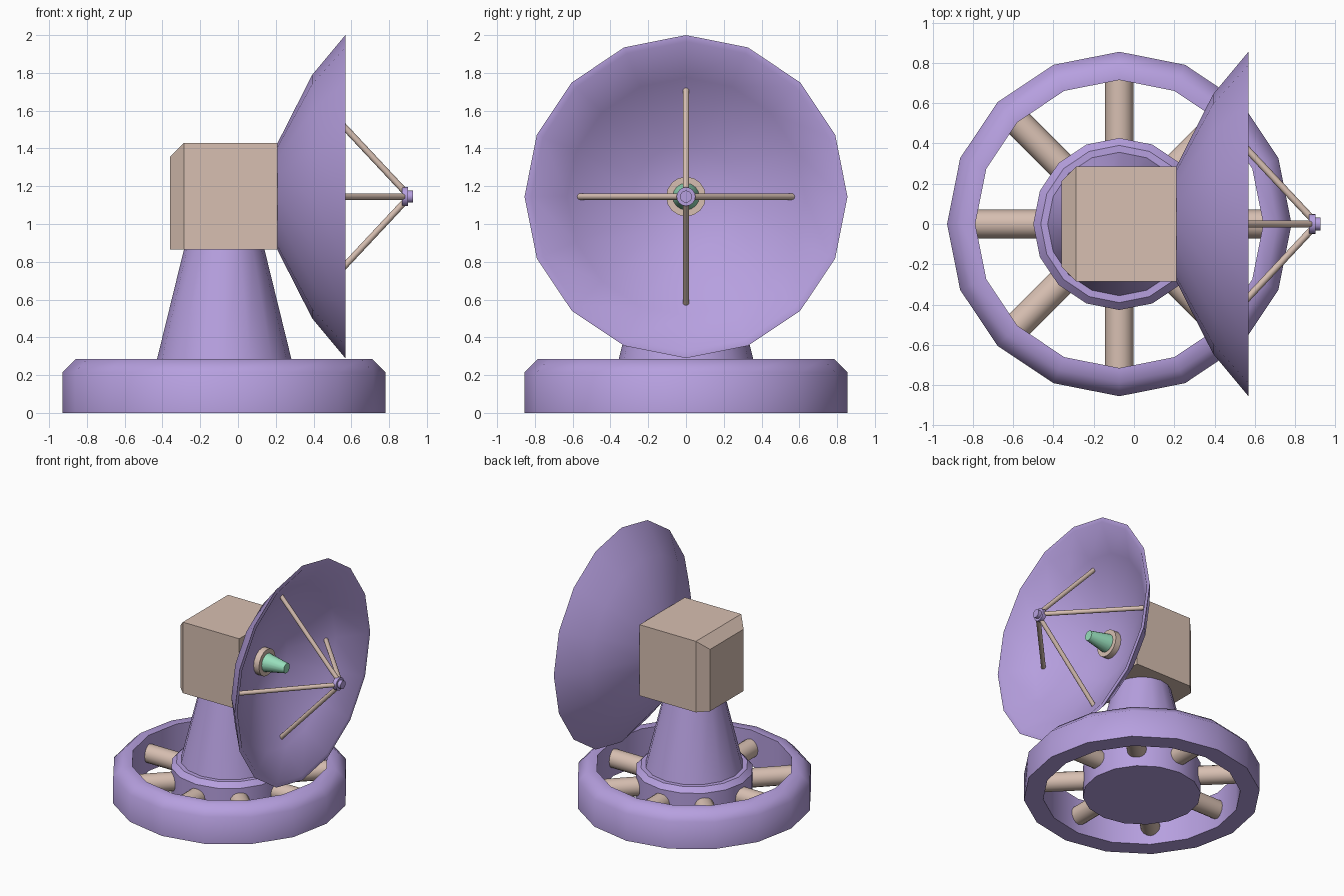
import bpy, bmesh, math
from mathutils import Matrix, Vector

cube = bpy.data.objects.get("Cube")
if cube:
    bpy.data.objects.remove(cube, do_unlink=True)


def material(name, rgb):
    m = bpy.data.materials.new(name)
    m.use_nodes = True
    color = (*rgb, 1.0)
    m.diffuse_color = color
    bsdf = next(n for n in m.node_tree.nodes if n.type == "BSDF_PRINCIPLED")
    bsdf.inputs["Base Color"].default_value = color
    return m


PURPLE = material("lavender", (0.47, 0.35, 0.74))
TAN = material("warm_tan", (0.68, 0.52, 0.44))
GREEN = material("mint_green", (0.31, 0.73, 0.50))


def finish(bm, name, mat, angle):
    """Turn a bmesh into an object, smooth except across sharp edges."""
    bmesh.ops.recalc_face_normals(bm, faces=bm.faces)
    for f in bm.faces:
        f.smooth = True
    for e in bm.edges:
        e.smooth = e.calc_face_angle(0) < math.radians(angle)
    mesh = bpy.data.meshes.new(name)
    bm.to_mesh(mesh)
    bm.free()
    mesh.materials.append(mat)
    obj = bpy.data.objects.new(name, mesh)
    bpy.context.collection.objects.link(obj)
    return obj


def lathe(name, profile, mat, matrix, sides=16, closed=False, angle=35):
    """Spin (radius, height) points around local z, then place the result."""
    bm = bmesh.new()
    verts = [bm.verts.new((r, 0, h)) for r, h in profile]
    for a, b in zip(verts, verts[1:]):
        bm.edges.new((a, b))
    if closed:
        bm.edges.new((verts[-1], verts[0]))
    bmesh.ops.spin(bm, geom=bm.verts[:] + bm.edges[:], cent=(0, 0, 0),
                   axis=(0, 0, 1), angle=math.tau, steps=sides)
    bmesh.ops.remove_doubles(bm, verts=bm.verts, dist=1e-4)
    bm.transform(matrix)
    return finish(bm, name, mat, angle)


def rod(name, start, end, radius, mat, sides=16):
    start, end = Vector(start), Vector(end)
    d = end - start
    place = Matrix.Translation(start) @ d.to_track_quat("Z", "Y").to_matrix().to_4x4()
    profile = [(0, 0), (radius, 0), (radius, d.length), (0, d.length)]
    return lathe(name, profile, mat, place, sides)


BASE_X = -0.073
AXIS_Z = 1.145
base = Matrix.Translation((BASE_X, 0, 0))
dish_axis = Matrix.Translation((0, 0, AXIS_Z)) @ Matrix.Rotation(math.pi / 2, 4, "Y")

# Wheel-shaped base: rim, hub and spokes
lathe("base_ring", [(0.715, 0), (0.855, 0), (0.855, 0.215), (0.785, 0.285), (0.715, 0.285)],
      PURPLE, base, closed=True, angle=50)
lathe("base_hub", [(0, 0), (0.427, 0), (0.427, 0.248), (0.39, 0.285), (0, 0.285)],
      PURPLE, base)
for i in range(8):
    a = i * math.tau / 8
    c, s = math.cos(a), math.sin(a)
    rod(f"base_spoke_{i + 1}", (BASE_X + 0.39 * c, 0.39 * s, 0.142),
        (BASE_X + 0.75 * c, 0.75 * s, 0.142), 0.071, TAN)

# Tapered tower
lathe("tower", [(0, 0.28), (0.357, 0.28), (0.212, 0.87), (0, 0.87)], PURPLE, base)

# Equipment housing with chamfered rear edges
bm = bmesh.new()
bmesh.ops.create_cube(bm, size=1)
bm.transform(Matrix.Translation((-0.075, 0, 1.147)) @ Matrix.Diagonal((0.57, 0.57, 0.566, 1)))
rear = [e for e in bm.edges
        if all(v.co.x < -0.3 for v in e.verts) and any(v.co.z > 1.2 for v in e.verts)]
bmesh.ops.bevel(bm, geom=rear, offset=0.073, offset_type="OFFSET",
                segments=1, profile=0.5, affect="EDGES")
finish(bm, "housing", TAN, 10)

# Dish shell, closed between its back and inner surfaces
lathe("dish", [(0, 0.165), (0.285, 0.21), (0.645, 0.393), (0.855, 0.568),
               (0.82, 0.568), (0.63, 0.42), (0.28, 0.238), (0, 0.195)],
      PURPLE, dish_axis, angle=40)

# Feed horn at the dish centre
lathe("feed_collar", [(0, 0.17), (0.105, 0.17), (0.105, 0.258), (0, 0.258)], TAN, dish_axis)
lathe("feed_horn", [(0, 0.25), (0.072, 0.25), (0.038, 0.43), (0, 0.43)], GREEN, dish_axis)

# Four struts carrying the receiver
for i in range(4):
    a = i * math.tau / 4
    c, s = math.cos(a), math.sin(a)
    rod(f"strut_{i + 1}", (0.37, 0.575 * c, AXIS_Z + 0.575 * s),
        (0.885, 0.025 * c, AXIS_Z + 0.025 * s), 0.017, TAN, 12)
lathe("receiver", [(0, 0.868), (0.05, 0.868), (0.05, 0.9), (0.032, 0.9),
                   (0.032, 0.927), (0, 0.927)], PURPLE, dish_axis)
